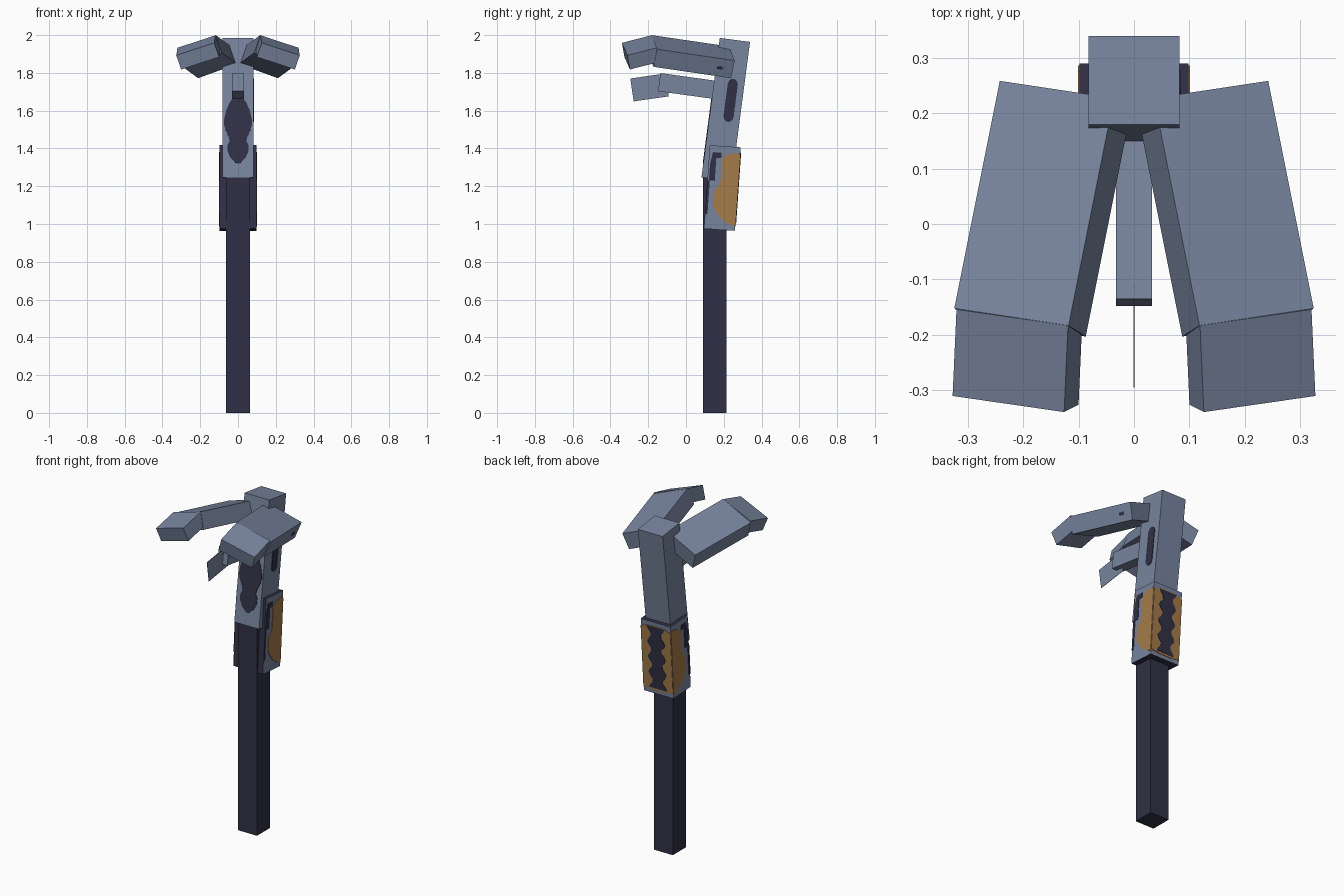
import bpy, bmesh, math
from mathutils import Vector as V

if "Cube" in bpy.data.objects:
    bpy.data.objects.remove(bpy.data.objects["Cube"])


def material(name, rgb):
    m = bpy.data.materials.new(name)
    m.diffuse_color = (*rgb, 1)
    m.use_nodes = True
    m.node_tree.nodes["Principled BSDF"].inputs["Base Color"].default_value = m.diffuse_color
    return m


GREY = material("blue_grey", (0.188, 0.235, 0.345))
DARK = material("dark_navy", (0.030, 0.030, 0.061))
OCHRE = material("ochre", (0.376, 0.200, 0.068))


def finish(name, bm, mats):
    bmesh.ops.recalc_face_normals(bm, faces=bm.faces)
    me = bpy.data.meshes.new(name)
    bm.to_mesh(me)
    bm.free()
    for m in mats:
        me.materials.append(m)
    ob = bpy.data.objects.new(name, me)
    bpy.context.collection.objects.link(ob)
    return ob


def slab(name, corner, a, b, c, mats=(GREY,), side=1):
    """Box from a corner and three edge vectors; side=-1 mirrors it in x."""
    corner, a, b, c = V(corner), V(a), V(b), V(c)
    bm = bmesh.new()
    bmesh.ops.create_cube(bm, size=1)
    for v in bm.verts:
        i, j, k = (v.co + V((.5, .5, .5)))
        v.co = corner + a * i + b * j + c * k
        v.co.x *= side
    return finish(name, bm, mats)


def plate(name, corner, a, b, normal, pts, mat, lift=0.003):
    """Thin painted patch on a face; pts are 0..1 coordinates along a and b."""
    corner, a, b, n = V(corner), V(a), V(b), V(normal).normalized()
    bm = bmesh.new()
    base = [bm.verts.new(corner + a * u + b * v - n * 0.001) for u, v in pts]
    f = bm.faces.new(base)
    top = bmesh.ops.extrude_face_region(bm, geom=[f])["geom"]
    for v in top:
        if isinstance(v, bmesh.types.BMVert):
            v.co += n * (lift + 0.001)
    return finish(name, bm, [mat])


def rect(u0, u1, v0, v1):
    return [(u0, v0), (u1, v0), (u1, v1), (u0, v1)]


def symmetric(profile):
    """Closed outline about u = 0.5 from (v, half width) pairs."""
    return [(.5 + w, v) for v, w in profile] + [(.5 - w, v) for v, w in reversed(profile)]


# Straight handle
slab("handle", (-.063, .09, 0), (.126, 0, 0), (0, .125, 0), (0, 0, 1.26), (DARK,))

# Leaning head column with painted patches
cx, cy, cz = V((.164, 0, 0)), V((0, .16, -.021)), V((0, .097, .738))
c0 = V((-.082, .082, 1.247))
slab("head_column", c0, cx, cy, cz)
blob = [(.10, .05), (.135, .22), (.18, .33), (.23, .34), (.26, .27), (.29, .30),
        (.34, .40), (.385, .46), (.425, .44), (.48, .38), (.53, .28), (.575, .15)]
plate("column_front_patch", c0, cx, cz, -cy, symmetric(blob), DARK)
streak = [(.62 + .17 * math.cos(t), .57 + (.11 if math.sin(t) > 0 else -.11) + .045 * math.sin(t))
          for t in (math.tau * (i + .5) / 14 for i in range(14))]
plate("column_side_patch", c0 + cx, cy, cz, cx, streak, DARK)

# Collar: dark front and ends, grey sides and back
k0 = V((-.098, .095, .975))
kx, ky, kz = V((.196, 0, 0)), V((0, .163, -.011)), V((0, .031, .442))
collar = slab("collar", k0, kx, ky, kz, (GREY, DARK))
for p in collar.data.polygons:
    if p.normal.y < -.5 or abs(p.normal.z) > .5:
        p.material_index = 1

# Collar side paint
ochre_side = [(1, .05), (.8, .07), (.55, .13), (.35, .21), (.23, .29), (.23, .46),
              (.36, .52), (.43, .58), (.42, .85), (.62, .91), (.93, .93), (1, .90)]
dark_side = [(.05, .58), (.24, .58), (.24, .85), (.4, .86), (.4, .92), (.12, .92), (.05, .78)]
for side, tag in ((1, "right"), (-1, "left")):
    origin = k0 + (kx if side > 0 else V())
    n = kx * side
    plate("collar_ochre_" + tag, origin, ky, kz, n, ochre_side, OCHRE)
    plate("collar_patch_" + tag, origin, ky, kz, n, dark_side, DARK)
    plate("collar_strip_" + tag, origin, ky, kz, n, rect(0, .08, .18, .58), DARK)

# Collar back paint with a wavy spine
plate("collar_back_ochre", k0 + ky, kx, kz, ky,
      [(0, .07), (.3, .05), (.7, .05), (1, .07), (1, .90), (.8, .94), (.2, .94), (0, .90)], OCHRE)
spine = [(.08 + .85 * i / 20, .23 + .07 * math.cos(math.tau * i / 5)) for i in range(21)]
plate("collar_back_spine", k0 + ky, kx, kz, ky, symmetric(spine), DARK, .005)

# Paired upper prongs with bent tips
w0, ww, wl = V((.242, .258, 1.865)), V((-.206, -.031, .075)), V((.082, -.41, .06))
wd = V((-.031, -.0198, -.093))
for side, tag in ((1, "right"), (-1, "left")):
    slab("upper_prong_" + tag, w0, ww, wl, wd, side=side)
    slab("prong_tip_" + tag, (.320, -.154, 1.933), (-.201, -.029, .066),
         (.007, -.156, -.040), (-.026, .013, -.075), side=side)
plate("prong_spot", w0, wl, wd, -ww, rect(.13, .2, .45, .6), DARK)

# Lower prong with a paper-thin blade
slab("lower_prong", (-.032, -.135, 1.799), (.064, 0, 0), (0, .31, -.043), (0, -.013, -.096))
slab("lower_blade", (-.001, -.295, 1.77), (.002, 0, 0), (0, .186, .027), (0, .018, -.121))
